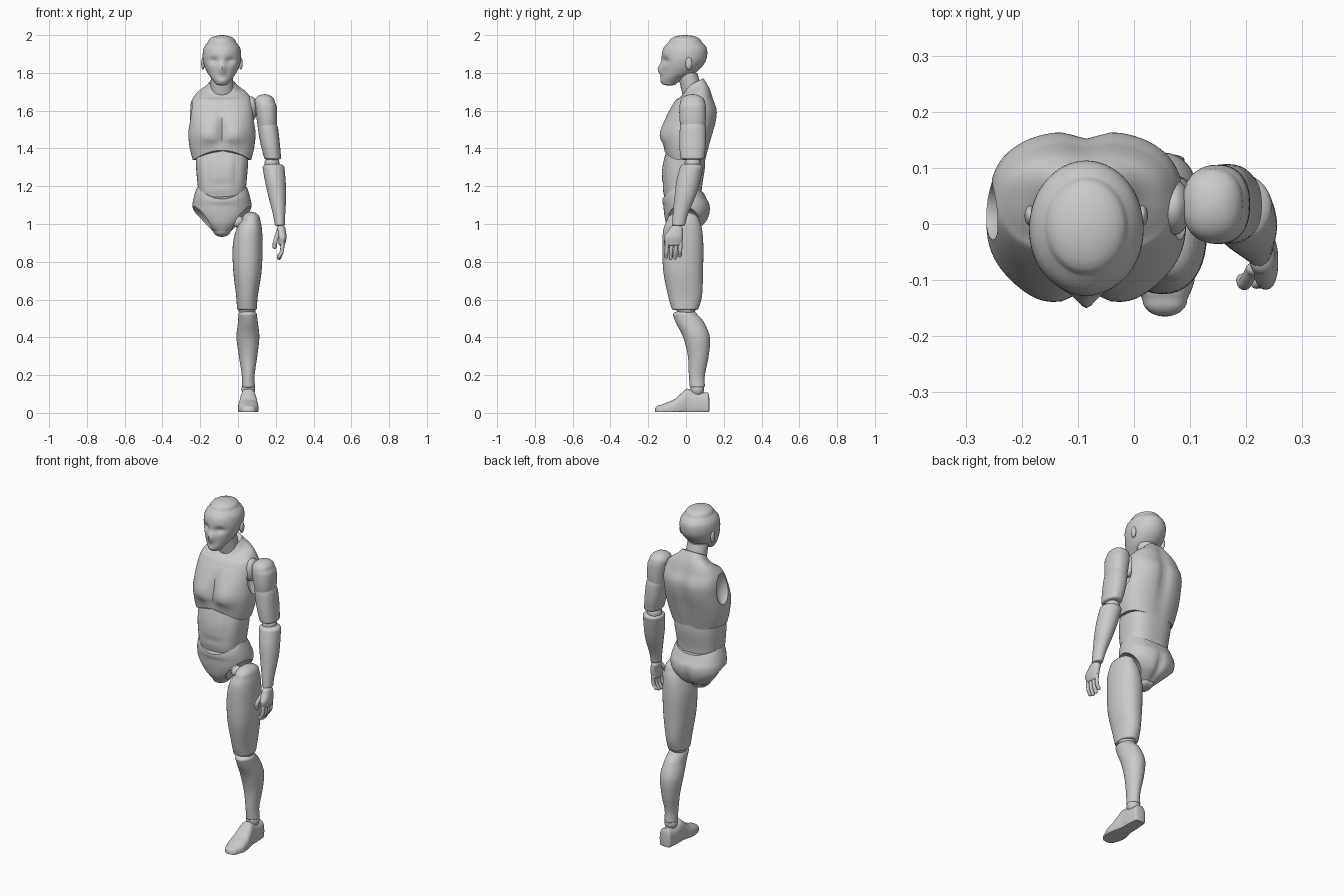
import bpy, bmesh
from math import sin, cos, pi, exp, radians
from mathutils import Vector

if "Cube" in bpy.data.objects:
    bpy.data.objects.remove(bpy.data.objects["Cube"], do_unlink=True)

CX = -.085          # body centre line
SIDES = (-1, 1)
FRONT, BACK = -1, 1

grey = bpy.data.materials.new("light grey")
grey.use_nodes = True
grey.diffuse_color = (.6, .6, .6, 1)
grey.node_tree.nodes["Principled BSDF"].inputs["Base Color"].default_value = grey.diffuse_color


def finish(name, bm):
    """Turn a bmesh into a smooth shaded object with sharp rims."""
    bmesh.ops.recalc_face_normals(bm, faces=bm.faces)
    mesh = bpy.data.meshes.new(name)
    bm.to_mesh(mesh)
    bm.free()
    mesh.materials.append(grey)
    mesh.shade_smooth()
    mesh.set_sharp_from_angle(angle=radians(40))
    obj = bpy.data.objects.new(name, mesh)
    bpy.context.collection.objects.link(obj)
    return obj


def spline(rings, steps=6):
    """Smooth interpolation through the key rings."""
    rows = []
    for i in range(len(rings) - 1):
        a, b, c, d = (rings[min(max(k, 0), len(rings) - 1)] for k in range(i - 1, i + 3))
        for s in range(steps):
            t = s / steps
            rows.append([q + t / 2 * (r - p + t * (2*p - 5*q + 4*r - w + t * (3*(q - r) + w - p)))
                         for p, q, r, w in zip(a, b, c, d)])
    return rows + [list(rings[-1])]


def dome(ring, height, steps=6):
    """Extra rows rounding off an end ring."""
    h, x0, x1, y0, y1 = ring
    cx, cy = (x0 + x1) / 2, (y0 + y1) / 2
    for i in range(1, steps + 1):
        a = i / steps * pi / 2 * .97
        k = cos(a)
        yield [h + height * sin(a), cx + (x0 - cx) * k, cx + (x1 - cx) * k,
               cy + (y0 - cy) * k, cy + (y1 - cy) * k]


def loft(name, rings, low=0, high=0, power=2, bumps=(), warp=None, segments=40):
    """Skin key rings (height, x0, x1, y0, y1); low and high are end dome heights.
    A bump is (side, x, height, x radius, height radius, amount)."""
    rows = spline(rings)
    if low:
        rows = list(dome(rows[0], -low))[::-1] + rows
    if high:
        rows += list(dome(rows[-1], high))
    bm = bmesh.new()
    grid = []
    for h, x0, x1, y0, y1 in rows:
        loop = []
        for i in range(segments):
            a = 2 * pi * i / segments
            c, s = cos(a), sin(a)
            x = (x0 + x1) / 2 + (x1 - x0) / 2 * abs(c) ** (2 / power) * (1 if c > 0 else -1)
            y = (y0 + y1) / 2 + (y1 - y0) / 2 * abs(s) ** (2 / power) * (1 if s > 0 else -1)
            for side, bx, bh, rx, rh, amount in bumps:
                facing = max(0, side * s)
                y += side * facing * amount * exp(-((x - bx) / rx) ** 2 - ((h - bh) / rh) ** 2)
            point = Vector((x, y, h))
            loop.append(bm.verts.new(warp(point) if warp else point))
        grid.append(loop)
    for lower, upper in zip(grid, grid[1:]):
        for i in range(segments):
            j = (i + 1) % segments
            bm.faces.new((lower[i], lower[j], upper[j], upper[i]))
    bm.faces.new(grid[0])
    bm.faces.new(grid[-1])
    return finish(name, bm)


def centred(rings):
    """Rings given as (height, half width, y0, y1) about the body centre."""
    return [(h, CX - w, CX + w, y0, y1) for h, w, y0, y1 in rings]


def ball(name, centre, radii):
    bm = bmesh.new()
    bmesh.ops.create_uvsphere(bm, u_segments=32, v_segments=20, radius=1)
    bmesh.ops.scale(bm, vec=radii, verts=bm.verts)
    bmesh.ops.translate(bm, vec=centre, verts=bm.verts)
    return finish(name, bm)


def peg(name, start, end, radius):
    start, end = Vector(start), Vector(end)
    axis = end - start
    bm = bmesh.new()
    bmesh.ops.create_cone(bm, cap_ends=True, segments=24, radius1=radius, radius2=radius, depth=axis.length)
    bm.transform(axis.to_track_quat('Z', 'Y').to_matrix().to_4x4())
    bmesh.ops.translate(bm, vec=(start + end) / 2, verts=bm.verts)
    return finish(name, bm)


def carve(obj, offset, radii):
    """Cut a matching hollow into both sides of a body part."""
    for side in SIDES:
        cutter = ball("cutter", (CX + side * offset[0], offset[1], offset[2]), radii)
        cutter.hide_render = True
        mod = obj.modifiers.new("socket", 'BOOLEAN')
        mod.operation, mod.object, mod.solver = 'DIFFERENCE', cutter, 'EXACT'
        bpy.context.view_layer.objects.active = obj
        bpy.ops.object.modifier_apply(modifier=mod.name)
        bpy.data.objects.remove(cutter, do_unlink=True)
    obj.data.set_sharp_from_angle(angle=radians(40))


# Head with nose, eye hollows and ears
face = [(FRONT, CX, 1.82, .018, .03, .02), (FRONT, CX, 1.755, .03, .015, .008)]
face += [(FRONT, CX + s * .045, 1.865, .028, .018, -.02) for s in SIDES]
loft("head", centred([(1.745, .035, -.125, -.05), (1.77, .055, -.13, -.01), (1.8, .076, -.13, .05),
                      (1.84, .094, -.13, .09), (1.88, .102, -.13, .11), (1.93, .097, -.12, .11),
                      (1.965, .073, -.09, .082)]), low=.012, high=.035, bumps=face, segments=64)
for side, label in zip(SIDES, ("right", "left")):
    ball(label + "_ear", (CX + side * .1, .015, 1.85), (.01, .018, .032))
loft("neck", centred([(1.62, .07, 0, .1), (1.69, .062, -.02, .09), (1.8, .058, -.045, .06)]))


# Chest shell with arched lower rim, sloping collar and arm sockets
def chest_rims(p):
    across = ((p.x - CX) / .15) ** 2
    if p.z < 1.45:
        arch = max(0, 1 - across) * (.05 if p.y < 0 else -.015)
        p.z += arch * (1.45 - p.z) / .11
    if p.z > 1.66:
        p.z += (p.y - .05) * .5 * min(1, (p.z - 1.66) / .06)
    return p


muscles = [(FRONT, CX + s * .08, 1.475, .065, .06, .02) for s in SIDES]
muscles += [(FRONT, CX, 1.5, .022, .09, -.025), (BACK, CX, 1.55, .03, .14, -.016)]
chest = loft("chest", centred([(1.34, .155, -.115, .1), (1.4, .17, -.12, .118), (1.47, .178, -.125, .14),
                               (1.54, .175, -.115, .16), (1.6, .172, -.09, .166), (1.65, .162, -.06, .15),
                               (1.69, .135, -.035, .13), (1.72, .09, -.015, .11), (1.75, .065, 0, .095)]),
             power=2.5, bumps=muscles, warp=chest_rims, segments=72)
carve(chest, (.205, .025, 1.575), (.07, .065, .105))

# Abdomen with shallow belly grooves
belly = [(FRONT, CX + s * .075, 1.27, .015, .08, -.008) for s in SIDES]
belly += [(FRONT, CX, 1.21, .08, .012, -.006)]
loft("abdomen", centred([(1.12, .12, -.11, .08), (1.2, .128, -.125, .085),
                         (1.3, .137, -.125, .1), (1.4, .14, -.1, .1)]), power=2.6, bumps=belly, segments=64)


# Pelvis with dipping waistband and hip sockets
def waistband(p):
    if p.z > 1.1:
        dip = max(0, 1 - ((p.x - CX) / .13) ** 2) * (.06 if p.y < 0 else .03)
        p.z -= dip * (p.z - 1.1) / .09
    return p


seat = [(BACK, CX, 1.02, .02, .07, -.015)]
pelvis = loft("pelvis", centred([(.96, .045, -.085, .04), (1.0, .1, -.105, .1), (1.05, .146, -.115, .125),
                                 (1.1, .156, -.12, .127), (1.15, .147, -.125, .11), (1.195, .132, -.125, .095)]),
              low=.028, power=2.2, bumps=seat, warp=waistband, segments=64)
carve(pelvis, (.16, -.03, .97), (.11, .125, .125))
peg("hip_peg", (CX + .03, -.01, 1.055), (.05, -.02, .98), .024)
ball("hip_ball", (.005, -.015, 1.01), (.032,) * 3)

# Left leg
loft("thigh", [(.55, -.005, .1, -.075, .065), (.62, -.01, .105, -.095, .085), (.75, -.025, .125, -.12, .09),
               (.88, -.028, .13, -.125, .092), (.97, -.01, .127, -.12, .085), (1.02, .02, .118, -.1, .07)],
     low=.008, high=.045, power=2.2)
ball("knee_ball", (.048, 0, .548), (.046, .05, .04))
loft("shin", [(.14, .02, .09, .02, .1), (.2, .02, .088, .015, .1), (.3, .005, .102, .01, .12),
              (.4, -.008, .113, -.015, .126), (.48, 0, .105, -.055, .095), (.52, .002, .1, -.07, .06)],
     low=.01, high=.022)
ball("ankle_ball", (.055, .06, .125), (.036, .036, .04))


def lay_flat(p):
    """Turn a loft to run along y and press its sole flat."""
    return Vector((p.x, p.z, max(p.y, .005)))


shoe = [(-.135, .015, .095, -.02, .042), (-.1, .002, .108, -.02, .056), (-.06, 0, .108, -.02, .072),
        (-.02, .008, .102, -.02, .108), (.01, .012, .096, -.02, .128), (.06, .014, .095, -.02, .108),
        (.115, .02, .09, -.02, .108)]
loft("toe_cap", shoe[:3], low=.03, power=2.6, warp=lay_flat)
loft("foot", shoe[2:], high=.01, power=2.6, warp=lay_flat)

# Left arm
peg("shoulder_peg", (.03, .03, 1.6), (.13, .035, 1.6), .03)
ball("shoulder_ball", (.07, .03, 1.61), (.032, .05, .065))
loft("shoulder_cap", [(1.51, .105, .204, -.028, .1), (1.56, .098, .207, -.035, .105),
                      (1.62, .088, .205, -.035, .105), (1.645, .086, .195, -.03, .1)],
     low=.025, high=.042, power=2.3)
loft("upper_arm", [(1.35, .138, .228, -.03, .097), (1.42, .12, .222, -.035, .106),
                   (1.5, .106, .213, -.033, .106), (1.53, .106, .205, -.028, .1)], low=.012, power=2.3)
ball("elbow_ball", (.18, .035, 1.32), (.04, .042, .042))
loft("forearm", [(.995, .195, .248, -.075, -.005), (1.05, .185, .25, -.07, .01), (1.15, .16, .255, -.06, .052),
                 (1.23, .142, .252, -.05, .075), (1.3, .13, .246, -.032, .09)], low=.006, high=.022)

# Left hand
loft("palm", [(.895, .215, .25, -.11, -.022), (.93, .212, .257, -.116, -.016),
              (.97, .205, .252, -.09, -.015)], low=.012, high=.025, power=2.4)


def digit(name, path, radius):
    loft(name, [(z, x - radius, x + radius, y - radius, y + radius) for x, y, z in path],
         low=radius, high=radius, segments=16)


for n, name in enumerate(("index", "middle", "ring", "little")):
    y, drop = -.1 + n * .024, (.008, 0, .003, .014)[n]
    digit(name + "_finger", [(.218, y - .005, .82 + drop), (.232, y - .003, .855), (.236, y, .905)], .0105)
digit("thumb", [(.194, -.1, .88), (.198, -.105, .91), (.212, -.08, .955)], .012)
